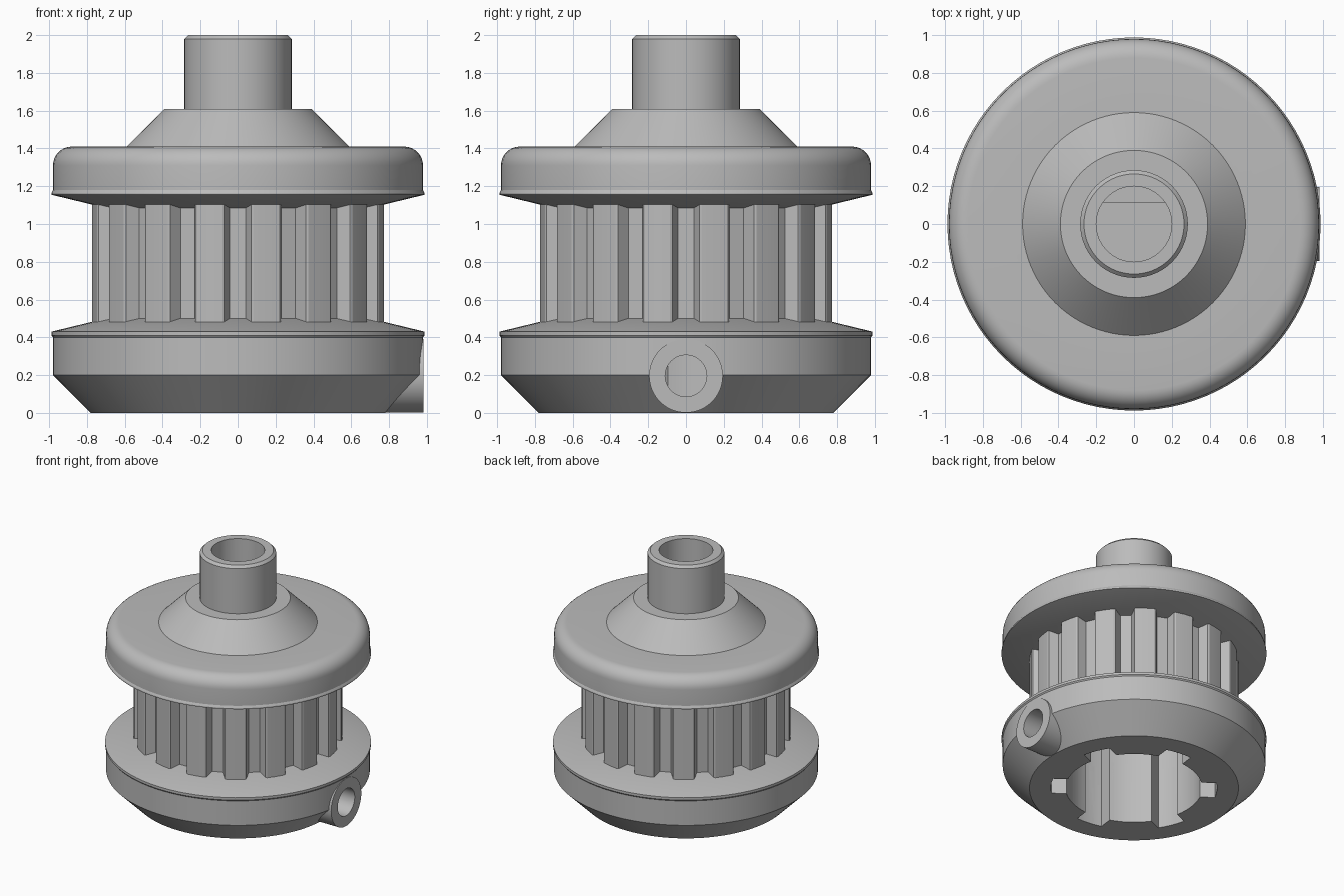
import bpy
import bmesh
from math import sin, cos, pi, radians
from mathutils import Matrix, Vector

cube = bpy.data.objects.get("Cube")
if cube:
    bpy.data.objects.remove(cube, do_unlink=True)

# Single material
grey = bpy.data.materials.new("plain grey")
grey.use_nodes = True
grey.diffuse_color = (0.5, 0.5, 0.5, 1)
grey.node_tree.nodes["Principled BSDF"].inputs["Base Color"].default_value = (0.5, 0.5, 0.5, 1)


def finish(bm, name):
    bmesh.ops.recalc_face_normals(bm, faces=bm.faces)
    mesh = bpy.data.meshes.new(name)
    bm.to_mesh(mesh)
    bm.free()
    mesh.materials.append(grey)
    obj = bpy.data.objects.new(name, mesh)
    bpy.context.collection.objects.link(obj)
    return obj


def lathe(name, profile, steps=96):
    """Solid of revolution; the profile starts and ends on the axis."""
    bm = bmesh.new()
    verts = [bm.verts.new((r, 0, z)) for r, z in profile]
    edges = [bm.edges.new(pair) for pair in zip(verts, verts[1:])]
    bmesh.ops.spin(bm, geom=verts + edges, cent=(0, 0, 0), axis=(0, 0, 1),
                   angle=2 * pi, steps=steps, use_merge=True)
    bmesh.ops.remove_doubles(bm, verts=bm.verts, dist=0.0001)
    return finish(bm, name)


def prism(name, outline, bottom, top):
    bm = bmesh.new()
    face = bm.faces.new([bm.verts.new((x, y, bottom)) for x, y in outline])
    grown = bmesh.ops.extrude_face_region(bm, geom=[face])["geom"]
    bmesh.ops.translate(bm, vec=(0, 0, top - bottom),
                        verts=[g for g in grown if isinstance(g, bmesh.types.BMVert)])
    return finish(bm, name)


def rod(name, radius, x0, x1, z):
    """Cylinder lying along x."""
    bm = bmesh.new()
    place = Matrix.Translation(Vector(((x0 + x1) / 2, 0, z))) @ Matrix.Rotation(pi / 2, 4, "Y")
    bmesh.ops.create_cone(bm, cap_ends=True, segments=64, radius1=radius,
                          radius2=radius, depth=x1 - x0, matrix=place)
    return finish(bm, name)


def polar(radius, degrees):
    return radius * cos(radians(degrees)), radius * sin(radians(degrees))


def cut(obj, cutters):
    bpy.context.view_layer.objects.active = obj
    for cutter in cutters:
        mod = obj.modifiers.new("cut", "BOOLEAN")
        mod.operation = "DIFFERENCE"
        mod.solver = "EXACT"
        mod.object = cutter
        bpy.ops.object.modifier_apply(modifier=mod.name)


# Lower flange with chamfered base and thin lip
lower_flange = lathe("lower_flange", [
    (0, 0), (0.78, 0), (0.98, 0.2), (0.98, 0.4), (0.988, 0.41),
    (0.988, 0.43), (0.7, 0.5), (0, 0.5)])

# Upper flange, cone and neck in one turned piece
rounded = [(0.88 + 0.1 * cos(a * pi / 16), 1.31 + 0.1 * sin(a * pi / 16)) for a in range(9)]
upper_flange = lathe("upper_flange_and_neck", [
    (0, 1.085), (0.7, 1.085), (0.988, 1.155), (0.988, 1.165), (0.98, 1.18)] + rounded + [
    (0.59, 1.41), (0.39, 1.61), (0.285, 1.61), (0.285, 1.98), (0.265, 2), (0, 2)])

# Toothed drum
TEETH = 16
outline = []
for i in range(TEETH):
    mid = (i + 0.5) * 360 / TEETH
    outline += [polar(0.7, mid - 7.85), polar(0.772, mid - 5.9), polar(0.778, mid - 5),
                polar(0.778, mid), polar(0.778, mid + 5), polar(0.772, mid + 5.9),
                polar(0.7, mid + 7.85)]
drum = prism("toothed_drum", outline, 0.35, 1.13)

# Side port
port = rod("side_port", 0.195, 0.7, 0.982, 0.196)

# Splined bore cutter
outline = []
for i in range(6):
    mid = 23 + 60 * i
    outline += [polar(0.62, mid + a) for a in (-10, -5, 0, 5, 10)]
    outline += [polar(0.51, mid + 12.2 + k * 35.6 / 8) for k in range(9)]
bore_cutter = prism("bore_cutter", outline, -0.1, 1.04)

# Neck bore cutters: round above, flat-sided below
ring = [polar(0.2, a * 360 / 64) for a in range(64)]
neck_cutter = prism("neck_cutter", ring, 1.6, 2.1)
flat_cutter = prism("flat_sided_cutter", [p for p in ring if p[1] < 0.125], 1.2, 1.7)

# Port hole cutter
hole_cutter = rod("port_hole_cutter", 0.11, 0.4, 1.1, 0.196)

cut(lower_flange, [bore_cutter, hole_cutter])
cut(drum, [bore_cutter])
cut(port, [hole_cutter])
cut(upper_flange, [neck_cutter, flat_cutter])

for cutter in (bore_cutter, neck_cutter, flat_cutter, hole_cutter):
    bpy.data.objects.remove(cutter, do_unlink=True)

# Smooth shading with sharp edges kept
bpy.ops.object.select_all(action="DESELECT")
for obj in (lower_flange, upper_flange, drum, port):
    obj.select_set(True)
bpy.context.view_layer.objects.active = drum
bpy.ops.object.shade_smooth_by_angle(angle=radians(25))
